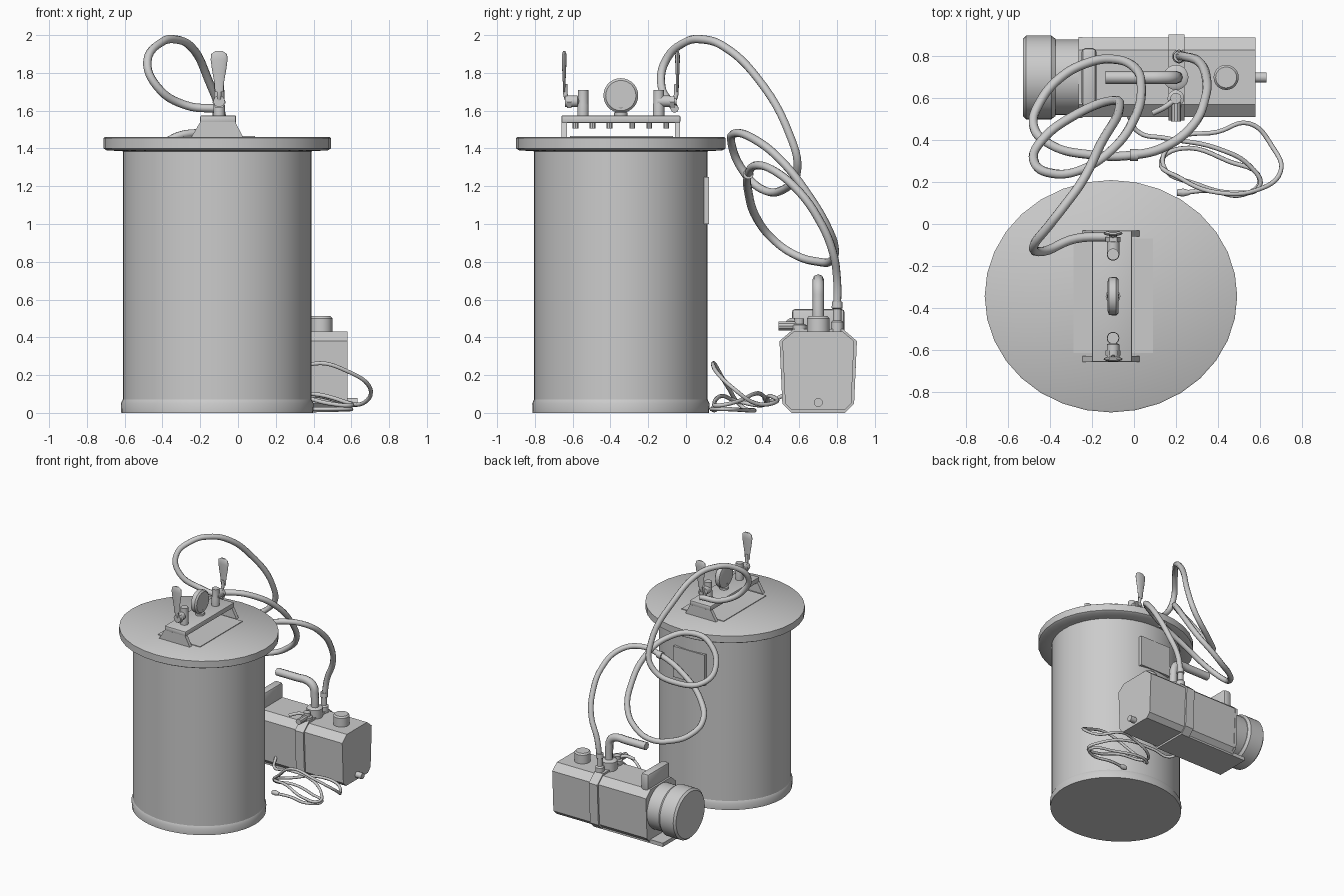
import bpy, bmesh, math
from mathutils import Matrix, Vector

CX, CY = -0.11, -0.345   # tank axis


def finish(name, bm, angle=35):
    bmesh.ops.recalc_face_normals(bm, faces=bm.faces)
    me = bpy.data.meshes.new(name)
    bm.to_mesh(me)
    bm.free()
    ob = bpy.data.objects.new(name, me)
    bpy.context.collection.objects.link(ob)
    me.shade_smooth()
    me.set_sharp_from_angle(angle=math.radians(angle))
    return ob


def lathe(name, prof, loc, axis='Z', scale=(1, 1, 1), seg=20):
    """Revolve (radius, height) points; ends are capped."""
    bm = bmesh.new()
    rings = [[bm.verts.new((r * math.cos(2 * math.pi * i / seg),
                            r * math.sin(2 * math.pi * i / seg), h))
              for i in range(seg)] for r, h in prof]
    for a, b in zip(rings, rings[1:]):
        for i in range(seg):
            j = (i + 1) % seg
            bm.faces.new((a[i], a[j], b[j], b[i]))
    bm.faces.new(rings[0])
    bm.faces.new(rings[-1])
    rot = {'Z': Matrix(), 'X': Matrix.Rotation(math.pi / 2, 4, 'Y'),
           'Y': Matrix.Rotation(-math.pi / 2, 4, 'X')}[axis]
    bm.transform(Matrix.Translation(loc) @ Matrix.Diagonal((*scale, 1)) @ rot)
    return finish(name, bm)


def box(name, lo, hi, bevel=0.0):
    lo, hi = Vector(lo), Vector(hi)
    bm = bmesh.new()
    bmesh.ops.create_cube(bm, size=1)
    bm.transform(Matrix.Translation((lo + hi) / 2) @ Matrix.Diagonal((*(hi - lo), 1)))
    if bevel:
        bmesh.ops.bevel(bm, geom=bm.edges[:], offset=bevel, segments=2,
                        affect='EDGES', profile=0.5)
    return finish(name, bm)


def prism(name, pts, axis, a, b):
    """Extrude a 2D outline along X (pts are y,z) or Y (pts are x,z)."""
    bm = bmesh.new()
    put = (lambda p, d: (d, *p)) if axis == 'X' else (lambda p, d: (p[0], d, p[1]))
    f = bm.faces.new([bm.verts.new(put(p, a)) for p in pts])
    ext = bmesh.ops.extrude_face_region(bm, geom=[f])['geom']
    vec = (b - a, 0, 0) if axis == 'X' else (0, b - a, 0)
    bmesh.ops.translate(bm, vec=vec, verts=[v for v in ext if isinstance(v, bmesh.types.BMVert)])
    return finish(name, bm)


def tube(name, pts, r, res=6, smooth=True):
    cu = bpy.data.curves.new(name, 'CURVE')
    cu.dimensions = '3D'
    cu.bevel_depth, cu.bevel_resolution, cu.use_fill_caps = r, 2, True
    cu.resolution_u = res
    sp = cu.splines.new('BEZIER')
    sp.bezier_points.add(len(pts) - 1)
    for bp, p in zip(sp.bezier_points, pts):
        bp.co = p
        bp.handle_left_type = bp.handle_right_type = 'AUTO'
    ob = bpy.data.objects.new(name, cu)
    bpy.context.collection.objects.link(ob)
    return ob


# Tank, slightly oval in plan, with base ring and lid
oval = (1, 0.92, 1)
lathe('tank_body', [(0.5, 0.03), (0.5, 1.4)], (CX, CY, 0), scale=oval, seg=48)
lathe('tank_base_ring', [(0.508, 0), (0.51, 0.05), (0.5, 0.07)], (CX, CY, 0), scale=oval, seg=48)
lathe('tank_lid', [(0.5, 1.385), (0.585, 1.39), (0.603, 1.4), (0.603, 1.455), (0.595, 1.46)],
      (CX, CY, 0), scale=oval, seg=32)
box('tank_label', (CX - 0.14, 0.08, 1.0), (CX + 0.14, 0.122, 1.25))

# Lid manifold: seal panel, bar, splayed legs and bolts
box('lid_panel', (-0.29, -0.615, 1.45), (0.09, -0.07, 1.465))
box('manifold_bar', (-0.2, -0.66, 1.535), (-0.01, -0.03, 1.575), 0.008)
leg = [(-0.25, 1.455), (0.03, 1.455), (-0.015, 1.54), (-0.2, 1.54)]
for s in (-1, 1):
    y = CY + s * 0.3
    prism('manifold_leg', leg, 'Y', y - 0.014, y + 0.014)
    for d in (0.06, 0.15, 0.24):
        lathe('manifold_bolt', [(0.016, 1.505), (0.016, 1.54)], (-0.1, CY + s * d, 0), seg=10)
    # Valve with paddle lever
    lathe('valve_body', [(0.03, 1.57), (0.03, 1.63), (0.028, 1.64), (0.028, 1.71)],
          (-0.1, CY + s * 0.2, 0))
    lathe('valve_stem', [(0.03, -0.05), (0.03, 0.015), (0.018, 0.02), (0.018, 0.05)],
          (-0.1, CY + s * 0.245, 1.65), 'Y')
    lathe('valve_nut', [(0.036, -0.012), (0.036, 0.012)], (-0.1, CY + s * 0.272, 1.645), 'Y', seg=6)
    tube('lever_arm', [(-0.1, CY + s * 0.265, 1.64), (-0.1, CY + s * 0.285, 1.66),
                       (-0.1, CY + s * 0.295, 1.74)], 0.012)
    lathe('valve_lever', [(0.022, 1.7), (0.026, 1.75), (0.038, 1.82), (0.045, 1.87),
                          (0.042, 1.9), (0.02, 1.915)],
          (-0.1, CY + s * 0.3, 0), scale=(1, 0.28, 1))

# Pressure gauge
lathe('gauge_dial', [(0.07, -0.026), (0.09, -0.02), (0.092, 0.015), (0.08, 0.026)],
      (-0.1, CY, 1.68), 'X', seg=28)
lathe('gauge_stem', [(0.035, 1.57), (0.035, 1.59), (0.022, 1.595), (0.03, 1.62)], (-0.1, CY, 0), seg=12)

# Coiled hose from lid valve to pump inlet
tube('vacuum_hose', [
    (-0.09, -0.06, 1.61), (-0.28, -0.07, 1.63), (-0.43, -0.13, 1.73), (-0.48, -0.11, 1.86),
    (-0.4, 0.0, 1.965), (-0.33, 0.09, 1.977), (-0.25, 0.2, 1.94), (-0.16, 0.38, 1.77),
    (-0.07, 0.55, 1.47), (-0.1, 0.59, 1.3), (-0.3, 0.51, 1.18), (-0.44, 0.4, 1.185),
    (-0.48, 0.31, 1.27), (-0.38, 0.24, 1.43), (-0.25, 0.26, 1.48), (-0.1, 0.36, 1.45),
    (0.0, 0.5, 1.34), (0.035, 0.65, 1.15), (0.0, 0.75, 0.98), (-0.1, 0.787, 0.87),
    (-0.22, 0.77, 0.805), (-0.35, 0.7, 0.8), (-0.45, 0.58, 0.835), (-0.48, 0.47, 0.91),
    (-0.4, 0.38, 1.02), (-0.2, 0.33, 1.17), (0.0, 0.33, 1.265), (0.15, 0.37, 1.31),
    (0.28, 0.47, 1.28), (0.34, 0.6, 1.17), (0.345, 0.7, 1.03), (0.31, 0.775, 0.86),
    (0.24, 0.8, 0.7), (0.215, 0.8, 0.54)], 0.022)
lathe('hose_coupling', [(0.028, -0.02), (0.028, 0.02)], (0.0, 0.33, 1.265), 'X', seg=12)

# Pump casing with strap, motor and end cap
PY = 0.7


def casing(g):
    half = [(0.13, 0.43 + g), (0.19 + g, 0.38), (0.175 + g, 0.05), (0.14, 0.015 - g)]
    return [(PY + y, z) for y, z in half] + [(PY - y, z) for y, z in reversed(half)]


prism('pump_casing', casing(0), 'X', -0.25, 0.58)
prism('pump_strap', casing(0.015), 'X', 0.165, 0.24)
prism('pump_flange', casing(0.004), 'X', -0.265, -0.245)
lathe('pump_motor', [(0.18, -0.4), (0.18, -0.25)], (0, PY, 0.25), 'X', seg=32)
lathe('motor_end_cap', [(0.185, -0.53), (0.2, -0.515), (0.2, -0.395), (0.185, -0.375)],
      (0, PY, 0.25), 'X', seg=32)
box('pump_base', (-0.38, 0.56, 0.0), (0.24, 0.84, 0.03))
box('terminal_box', (-0.25, 0.56, 0.4), (-0.18, 0.84, 0.55), 0.018)
lathe('oil_cap', [(0.06, 0.42), (0.06, 0.5), (0.05, 0.512)], (0.44, PY, 0), seg=24)
lathe('drain_plug', [(0.024, 0.57), (0.024, 0.632)], (0, PY, 0.055), 'X', seg=12)

# Carry handle on a single post
tube('carry_handle', [(0.2, PY, 0.42), (0.2, PY, 0.6), (0.185, PY, 0.67), (0.13, PY, 0.7),
                      (0.05, PY, 0.7), (-0.135, PY, 0.7)], 0.031)
lathe('handle_socket', [(0.06, 0.42), (0.06, 0.5), (0.045, 0.51)], (0.2, PY, 0))

# Pump ports: hose inlet and side valve
lathe('inlet_fitting', [(0.033, 0.43), (0.033, 0.48), (0.022, 0.49), (0.022, 0.55),
                        (0.029, 0.555), (0.027, 0.59)], (0.215, 0.8, 0))
lathe('outlet_fitting', [(0.04, 0.43), (0.04, 0.465), (0.026, 0.47), (0.026, 0.5)], (0.2, 0.6, 0))
tube('outlet_lever', [(0.2, 0.6, 0.48), (0.15, 0.56, 0.49), (0.09, 0.53, 0.47)], 0.013)
lathe('side_port', [(0.024, -0.05), (0.024, 0.05)], (0.2, 0.54, 0.46), 'Y', seg=10)

# Loose power cable coiled on the floor
tube('power_cable', [
    (-0.03, 0.53, 0.1), (0.02, 0.44, 0.06), (0.15, 0.41, 0.09), (0.4, 0.36, 0.1), (0.56, 0.27, 0.06),
    (0.6, 0.18, 0.04), (0.48, 0.15, 0.05), (0.3, 0.19, 0.09), (0.14, 0.28, 0.06),
    (0.2, 0.4, 0.04), (0.4, 0.44, 0.09), (0.55, 0.48, 0.06), (0.66, 0.37, 0.05),
    (0.7, 0.25, 0.13), (0.58, 0.16, 0.22), (0.4, 0.15, 0.26), (0.22, 0.22, 0.14),
    (0.13, 0.3, 0.03), (0.22, 0.36, 0.015), (0.45, 0.3, 0.015), (0.6, 0.21, 0.02),
    (0.52, 0.14, 0.02), (0.36, 0.16, 0.02), (0.24, 0.15, 0.02)], 0.011)
lathe('cable_plug', [(0.016, -0.03), (0.02, 0), (0.012, 0.03)], (0.235, 0.15, 0.022), 'X', seg=10)
